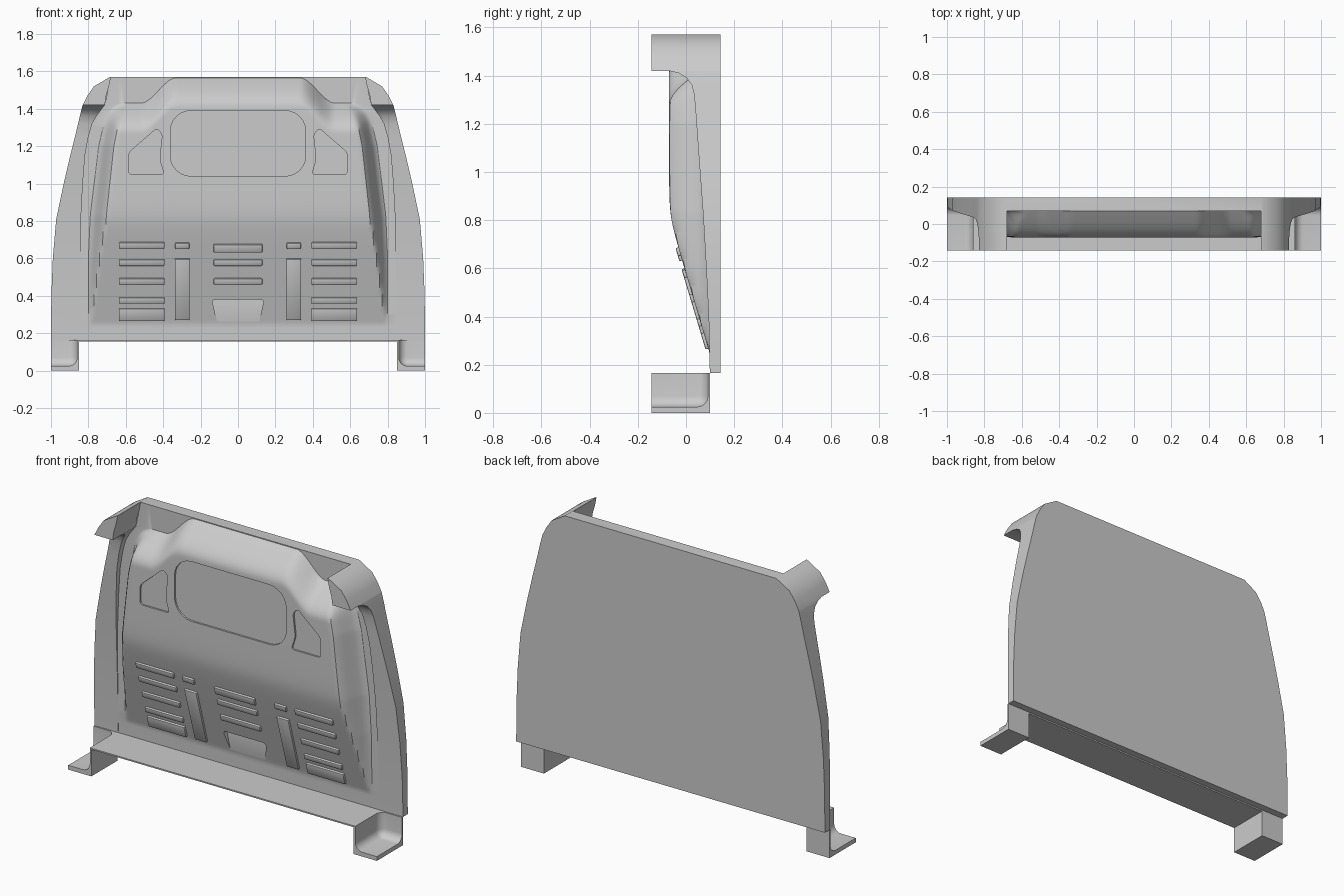
import bpy, bmesh, math
from mathutils import Matrix

if "Cube" in bpy.data.objects:
    bpy.data.objects.remove(bpy.data.objects["Cube"])

YF, YB, Z0, ZT = -0.143, 0.143, 0.165, 1.57


def finish(name, bm, angle=32):
    bmesh.ops.recalc_face_normals(bm, faces=bm.faces)
    me = bpy.data.meshes.new(name)
    bm.to_mesh(me)
    bm.free()
    me.shade_smooth()
    me.set_sharp_from_angle(angle=math.radians(angle))
    ob = bpy.data.objects.new(name, me)
    bpy.context.collection.objects.link(ob)
    return ob


def box(name, x, y, z, bevel=0.0, seg=2, tilt=0.0):
    bm = bmesh.new()
    bmesh.ops.create_cube(bm, size=1)
    bmesh.ops.scale(bm, vec=(x[1] - x[0], y[1] - y[0], z[1] - z[0]), verts=bm.verts)
    if bevel:
        bmesh.ops.bevel(bm, geom=bm.edges[:], offset=bevel, segments=seg, profile=0.5, affect='EDGES')
    bmesh.ops.rotate(bm, matrix=Matrix.Rotation(tilt, 3, 'X'), verts=bm.verts)
    bmesh.ops.translate(bm, vec=(sum(x) / 2, sum(y) / 2, sum(z) / 2), verts=bm.verts)
    return finish(name, bm)


def prism(name, pts, y0, y1, r):
    """x/z outline extruded along y with rounded corners"""
    bm = bmesh.new()
    f = bm.faces.new([bm.verts.new((x, y0, z)) for x, z in pts])
    ex = bmesh.ops.extrude_face_region(bm, geom=[f])['geom']
    bmesh.ops.translate(bm, vec=(0, y1 - y0, 0), verts=[g for g in ex if isinstance(g, bmesh.types.BMVert)])
    edges = [e for e in bm.edges if abs(e.verts[0].co.y - e.verts[1].co.y) > 1e-4]
    bmesh.ops.bevel(bm, geom=edges, offset=r, segments=6, profile=0.5, affect='EDGES')
    return finish(name, bm)


def cut(ob, cutter):
    m = ob.modifiers.new("cut", 'BOOLEAN')
    m.operation, m.object, m.solver = 'DIFFERENCE', cutter, 'EXACT'
    me = bpy.data.meshes.new_from_object(ob.evaluated_get(bpy.context.evaluated_depsgraph_get()))
    ob.modifiers.clear()
    ob.data = me
    bpy.data.objects.remove(cutter)


def lerp_table(table, z):
    if z <= table[0][0]:
        return table[0][1]
    for (a, p), (b, q) in zip(table, table[1:]):
        if z <= b:
            return p + (q - p) * (z - a) / (b - a)
    return table[-1][1]


def clamp(t):
    return max(0.0, min(1.0, t))


def smooth(t):
    t = clamp(t)
    return t * t * (3 - 2 * t)


def base_y(z):
    return 0.10 - 0.03 * (z - Z0) / (ZT - Z0)


# frame: stations of z, outer x, inner x, pillar front y
stations = [(0.165, 1, .845, .099), (.4, .998, .845, .094), (.6, .99, .843, .084), (.81, .972, .84, .072),
            (1.0, .932, .83, .058), (1.15, .897, .818, .047), (1.25, .872, .80, .04), (1.32, .855, .78, .034),
            (1.36, .846, .757, .024), (1.39, .838, .735, .003), (1.41, .833, .72, -.03), (1.42, .83, .712, -.07),
            (1.42, .83, .712, YF), (1.47, .805, .705, YF), (1.52, .77, .69, YF), (ZT, .685, .68, YF)]
inner = [(s[0], s[2]) for s in stations]
bm = bmesh.new()
rings = []
for z, xo, xi, yf in stations:
    half = [(xo, YB), (xo, yf), (xi, yf), (xi, base_y(z))]
    ring = [(-x, y) for x, y in half] + half[::-1]
    rings.append([bm.verts.new((x, y, z)) for x, y in ring])
middle = []
for a, b in zip(rings, rings[1:]):
    for i in range(8):
        k = (i + 1) % 8
        f = bm.faces.new((a[i], a[k], b[k], b[i]))
        if i == 3:
            middle.append(f)
bm.faces.new(rings[0])
bm.faces.new(rings[-1])
bmesh.ops.recalc_face_normals(bm, faces=bm.faces)
bmesh.ops.delete(bm, geom=middle, context='FACES_ONLY')
bmesh.ops.dissolve_degenerate(bm, dist=1e-5, edges=bm.edges)
finish("bulkhead_frame", bm)

# moulded panel filling the frame
width = [(.6, .80), (.83, .79), (1.2, .745), (1.33, .715), (1.38, .695), (1.41, .67), (1.43, .64)]


def top_z(x):
    return 1.43 + 0.135 * smooth((0.52 - abs(x)) / 0.19)


def face_y(z):
    a, b = 0.1 - 0.3 * (z - 0.24), -0.072
    return min(base_y(z), 0.5 * (a + b + math.sqrt((a - b) ** 2 + 0.0004)))


def panel_point(u, v):
    x = u * 0.75
    for _ in range(4):
        z = Z0 + v * (top_z(x) - Z0)
        x = u * lerp_table(width, z)
    depth = base_y(z) - face_y(z)
    side = smooth((lerp_table(width, z) - abs(x)) / (0.015 + 0.5 * depth))
    top = math.sin(clamp((top_z(x) - z) / 0.16) * math.pi / 2)
    return x, base_y(z) - depth * side * top, z


NU, NV = 110, 90
bm = bmesh.new()
grid = []
for j in range(NV + 2):
    row = []
    for i in range(-1, NU + 2):
        u = max(-1, min(1, 2 * i / NU - 1))
        x, y, z = panel_point(u, min(1, j / NV))
        edge = i in (-1, NU + 1)
        if j > NV:
            x, z = (0.68 if edge else 0.66) * u, ZT
        elif edge:
            x = math.copysign(lerp_table(inner, z), u)
        if edge or j > NV:
            y = base_y(z)
        row.append(bm.verts.new((x, y, z)))
    grid.append(row)
for a, b in zip(grid, grid[1:]):
    for i in range(len(a) - 1):
        bm.faces.new((a[i], a[i + 1], b[i + 1], b[i]))
ex = bmesh.ops.extrude_edge_only(bm, edges=[e for e in bm.edges if e.is_boundary])['geom']
for v in ex:
    if isinstance(v, bmesh.types.BMVert):
        v.co.y = 0.13
bmesh.ops.holes_fill(bm, edges=[e for e in bm.edges if e.is_boundary], sides=0)
panel = finish("moulded_panel", bm)

# window recesses and bottom centre notch
cut(panel, prism("window_cutter", [(-.362, 1.04), (.362, 1.04), (.362, 1.39), (-.362, 1.39)], -.2, -.06, .11))
quarter = [(.395, 1.05), (.585, 1.05), (.585, 1.165), (.435, 1.295), (.405, 1.265), (.42, 1.13)]
for s in (1, -1):
    cut(panel, prism("quarter_cutter", [(s * x, z) for x, z in quarter], -.2, -.06, .018))
cut(panel, prism("notch_cutter", [(-.092, .1), (.092, .1), (.098, .2), (.14, .38), (-.14, .38), (-.098, .2)],
                 -.2, .092, .02))
bm = bmesh.new()
bm.from_mesh(panel.data)
hidden = [f for f in bm.faces if any(v.co.y > 0.125 for v in f.verts)]
bmesh.ops.delete(bm, geom=hidden, context='FACES')
bm.to_mesh(panel.data)
bm.free()
panel.data.shade_smooth()
panel.data.set_sharp_from_angle(angle=math.radians(32))

# raised ribs on the sloping lower face: centre x, width, z range
ribs = [(0, .26, .632, .678), (0, .26, .562, .596), (0, .26, .46, .495)]
for s in (1, -1):
    ribs += [(s * .515, .245, a, b) for a, b in
             ((.652, .688), (.562, .596), (.46, .495), (.36, .393), (.265, .335))]
    ribs += [(s * .298, .075, .652, .686), (s * .298, .078, .265, .607)]
for cx, w, a, b in ribs:
    y = face_y((a + b) / 2)
    box("panel_rib", (cx - w / 2, cx + w / 2), (y - .012, y + .012), (a, b), .005, 2, math.atan(0.3))

# floor ledge
box("floor_ledge", (-.85, .85), (YF, .10), (.157, Z0))

# open corner trays that form the feet
for s in (1, -1):
    foot = box("corner_foot", sorted((s * .85, s * 1.0)), (YF, .10), (0, Z0))
    cut(foot, box("foot_cutter", sorted((s * .86, s * 1.3)), (-.5, .091), (.025, .6), .045, 6))
    foot.data.shade_smooth()
    foot.data.set_sharp_from_angle(angle=math.radians(32))
